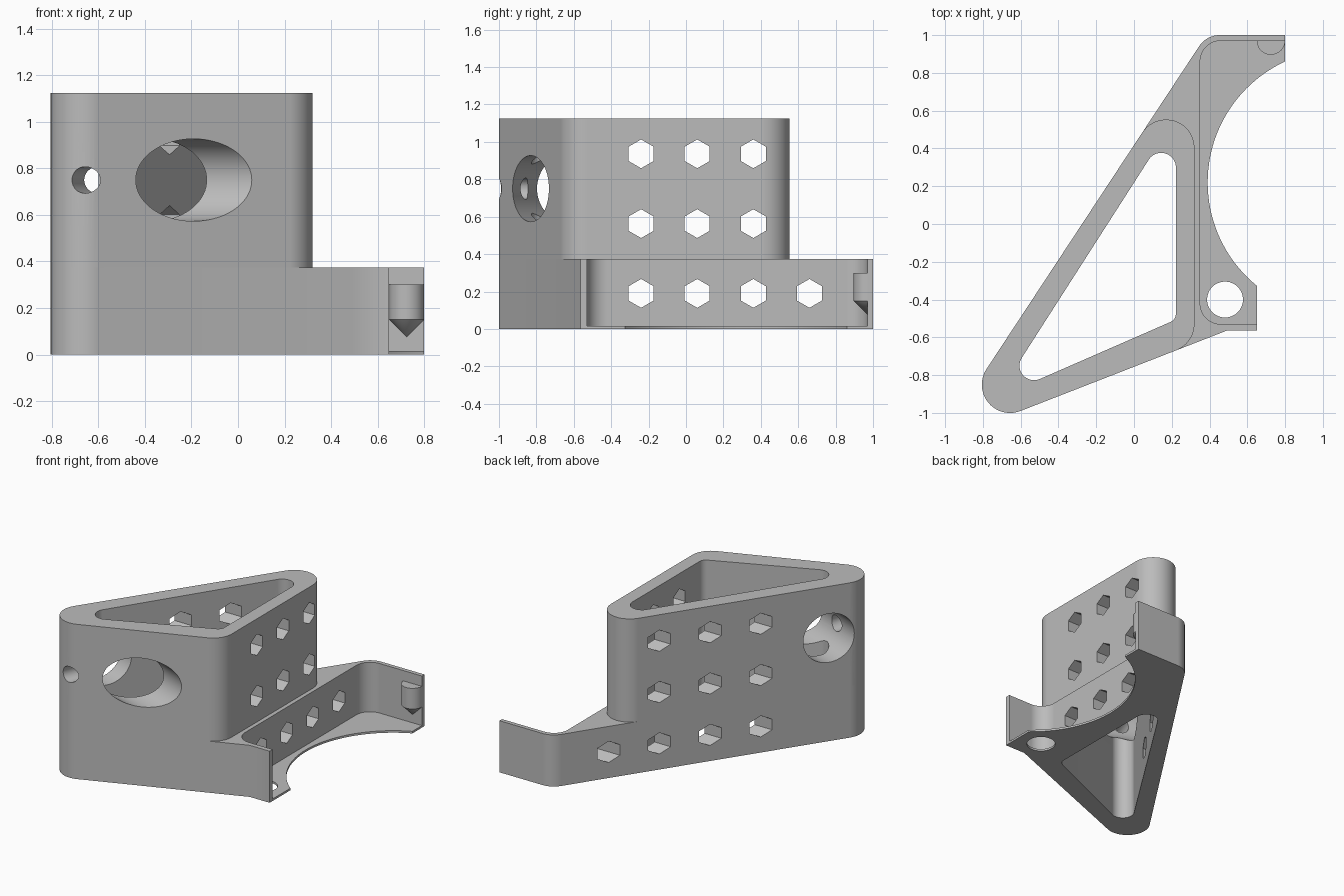
import bpy
import bmesh
import math
from mathutils import Vector

cube = bpy.data.objects.get("Cube")
if cube:
    bpy.data.objects.remove(cube, do_unlink=True)

GREY = (0.5, 0.5, 0.5, 1)
grey = bpy.data.materials.new("plain grey")
grey.use_nodes = True
grey.diffuse_color = GREY
grey.node_tree.nodes["Principled BSDF"].inputs["Base Color"].default_value = GREY


def rounded(corners, steps=20):
    """Polygon from (x, y, radius) corners, with tangent arcs."""
    pts = []
    n = len(corners)
    for i, (x, y, r) in enumerate(corners):
        p = Vector((x, y))
        if r == 0:
            pts.append(p)
            continue
        a = (Vector(corners[i - 1][:2]) - p).normalized()
        b = (Vector(corners[(i + 1) % n][:2]) - p).normalized()
        half = a.angle(b) / 2
        centre = p + (a + b).normalized() * r / math.sin(half)
        start = p + a * r / math.tan(half) - centre
        sweep = math.pi - 2 * half
        for k in range(steps + 1):
            t = sweep * k / steps
            c, s = math.cos(t), math.sin(t)
            pts.append(centre + Vector((start.x * c - start.y * s, start.x * s + start.y * c)))
    return pts


def ring(n, r, x=0, y=0):
    angles = [math.pi / 2 + math.tau * k / n for k in range(n)]
    return [Vector((x + r * math.cos(a), y + r * math.sin(a))) for a in angles]


def make_object(name, bm):
    mesh = bpy.data.meshes.new(name)
    bm.to_mesh(mesh)
    bm.free()
    mesh.materials.append(grey)
    obj = bpy.data.objects.new(name, mesh)
    bpy.context.collection.objects.link(obj)
    return obj


def prism(name, pts, low, high):
    bm = bmesh.new()
    base = bm.faces.new([bm.verts.new((p.x, p.y, low)) for p in pts])
    top = bmesh.ops.extrude_face_region(bm, geom=[base])["geom"]
    verts = [g for g in top if isinstance(g, bmesh.types.BMVert)]
    bmesh.ops.translate(bm, verts=verts, vec=(0, 0, high - low))
    bmesh.ops.recalc_face_normals(bm, faces=bm.faces)
    return make_object(name, bm)


def drill(name, pts, origin, axis, low, high):
    obj = prism(name, pts, low, high)
    obj.rotation_euler = Vector(axis).to_track_quat("Z", "Y").to_euler()
    obj.location = origin
    return obj


def combine(target, tool, operation):
    tool.hide_render = True
    bpy.context.view_layer.update()
    mod = target.modifiers.new("cut", "BOOLEAN")
    mod.object, mod.operation, mod.solver = tool, operation, "EXACT"
    bpy.context.view_layer.objects.active = target
    bpy.ops.object.modifier_apply(modifier=mod.name)
    bpy.data.objects.remove(tool, do_unlink=True)


def smooth(obj):
    bpy.ops.object.select_all(action="DESELECT")
    obj.select_set(True)
    bpy.context.view_layer.objects.active = obj
    bpy.ops.object.shade_smooth_by_angle(angle=math.radians(25))
    mod = obj.modifiers.new("flat sides", "WEIGHTED_NORMAL")
    mod.keep_sharp = True


# Lines shared by the base and the tower
CORNER = Vector((-1.04, -1.161))
FRONT, SIDE = 0.3895, 1.518
STEP, TOP = 0.375, 1.125


def front_y(x):
    return CORNER.y + FRONT * (x - CORNER.x)


def side_y(x):
    return CORNER.y + SIDE * (x - CORNER.x)


# Base block with the tray, and the triangular tower on it
body = prism("bracket_body", rounded([
    (*CORNER, 0.15), (0.49, front_y(0.49), 0), (0.65, -0.565, 0), (0.65, 0.2, 0),
    (0.8, 0.2, 0), (0.8, 1, 0), (CORNER.x + (1 - CORNER.y) / SIDE, 1, 0.13)]), 0, STEP)
tower = prism("tower", rounded([
    (*CORNER, 0.15), (0.32, front_y(0.32), 0.15), (0.32, side_y(0.32), 0.15)]), STEP, TOP)
combine(body, tower, "UNION")

# Tray pocket, curved floor edge, floor hole and triangular shaft
cutters = [
    prism("tray_pocket", rounded([
        (0.35, -0.53, 0.11), (1.2, -0.53, 0), (1.2, 0.97, 0), (0.35, 0.97, 0.11)]), 0.015, 0.6),
    prism("floor_curve", ring(128, 0.705, 1.095, 0.22), -0.1, 0.5),
    prism("floor_hole", ring(48, 0.095, 0.482, -0.4), -0.1, 0.2),
    prism("shaft", rounded([
        (-0.731, -0.922, 0.077), (0.222, -0.506, 0.05), (0.222, 0.565, 0.078)]), -0.1, 1.3),
]

# Slanted wide bore and the narrow bore that meets it at right angles
along, across = (-0.939, 0.344, 0), (0.344, 0.939, 0)
cutters.append(drill("wide_bore", ring(72, 0.177), (-0.19, -0.83, 0.75), along, -0.5, 1.2))
cutters.append(drill("narrow_bore", ring(40, 0.057), (-0.657, -1, 0.75), across, -0.2, 0.3))

# Hexagonal holes straight through from side to side
for row in range(3):
    for col in range(4 if row == 0 else 3):
        place = (0, -0.24 + 0.3 * col, 0.19 + 0.373 * row)
        cutters.append(drill("hex_hole", ring(6, 0.077), place, (1, 0, 0), -2, 2))

for cutter in cutters:
    combine(body, cutter, "DIFFERENCE")
smooth(body)

# Half-round peg with a pointed lower end on the back wall of the tray
bm = bmesh.new()
centre = Vector((0.725, 0.971, 0))
outline = [(0, 0.3), (0.075, 0.3), (0.075, 0.15), (0, 0.075)]
verts = [bm.verts.new(centre + Vector((r, 0, z))) for r, z in outline]
edges = [bm.edges.new(pair) for pair in zip(verts, verts[1:])]
bmesh.ops.spin(bm, geom=verts + edges, cent=centre, axis=(0, 0, 1), angle=-math.pi, steps=24)
bmesh.ops.remove_doubles(bm, verts=bm.verts, dist=0.0001)
bmesh.ops.holes_fill(bm, edges=bm.edges)
bmesh.ops.recalc_face_normals(bm, faces=bm.faces)
smooth(make_object("locating_peg", bm))
